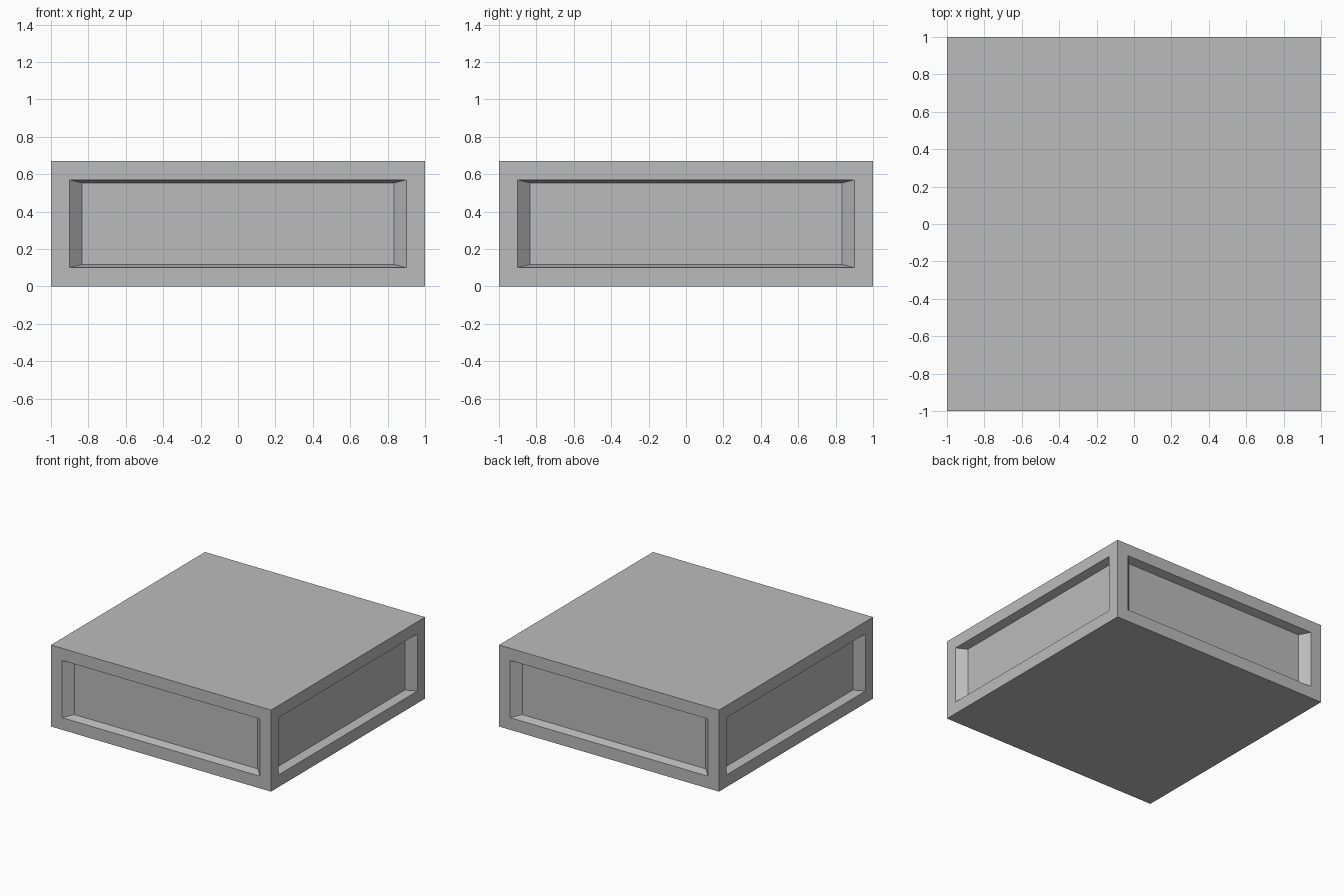
import bpy
import bmesh

SIZE, HEIGHT = 2.0, 0.67
BORDER, DEPTH, TAPER = 0.1, 0.066, 0.926

cube = bpy.data.objects.get("Cube")
if cube:
    bpy.data.objects.remove(cube, do_unlink=True)

# Single grey material
grey = bpy.data.materials.new("plain grey")
grey.use_nodes = True
colour = (0.5, 0.5, 0.5, 1.0)
grey.diffuse_color = colour
grey.node_tree.nodes["Principled BSDF"].inputs["Base Color"].default_value = colour

# Square slab standing on the ground
bm = bmesh.new()
bmesh.ops.create_cube(bm, size=1.0)
for v in bm.verts:
    v.co.x *= SIZE
    v.co.y *= SIZE
    v.co.z = (v.co.z + 0.5) * HEIGHT
bm.normal_update()

# Tapered recessed panel in each of the four sides
sides = [f for f in bm.faces if abs(f.normal.z) < 0.5]
for face in sides:
    normal = face.normal.copy()
    # Flat border around the recess
    bmesh.ops.inset_individual(bm, faces=[face], thickness=BORDER, use_even_offset=True)
    # Sloping walls down to the panel
    bmesh.ops.inset_individual(bm, faces=[face], thickness=0.01, use_even_offset=True)
    outer = {v for e in face.edges for f in e.link_faces if f != face for v in f.verts}
    outer -= set(face.verts)
    centre = sum((v.co for v in outer), normal * 0) / len(outer)
    for v in face.verts:
        rim = min(outer, key=lambda o: (o.co - v.co).length)
        v.co = centre + (rim.co - centre) * TAPER - normal * DEPTH

bmesh.ops.recalc_face_normals(bm, faces=bm.faces)
mesh = bpy.data.meshes.new("panelled_block")
bm.to_mesh(mesh)
bm.free()
mesh.materials.append(grey)
block = bpy.data.objects.new("panelled_block", mesh)
bpy.context.collection.objects.link(block)
